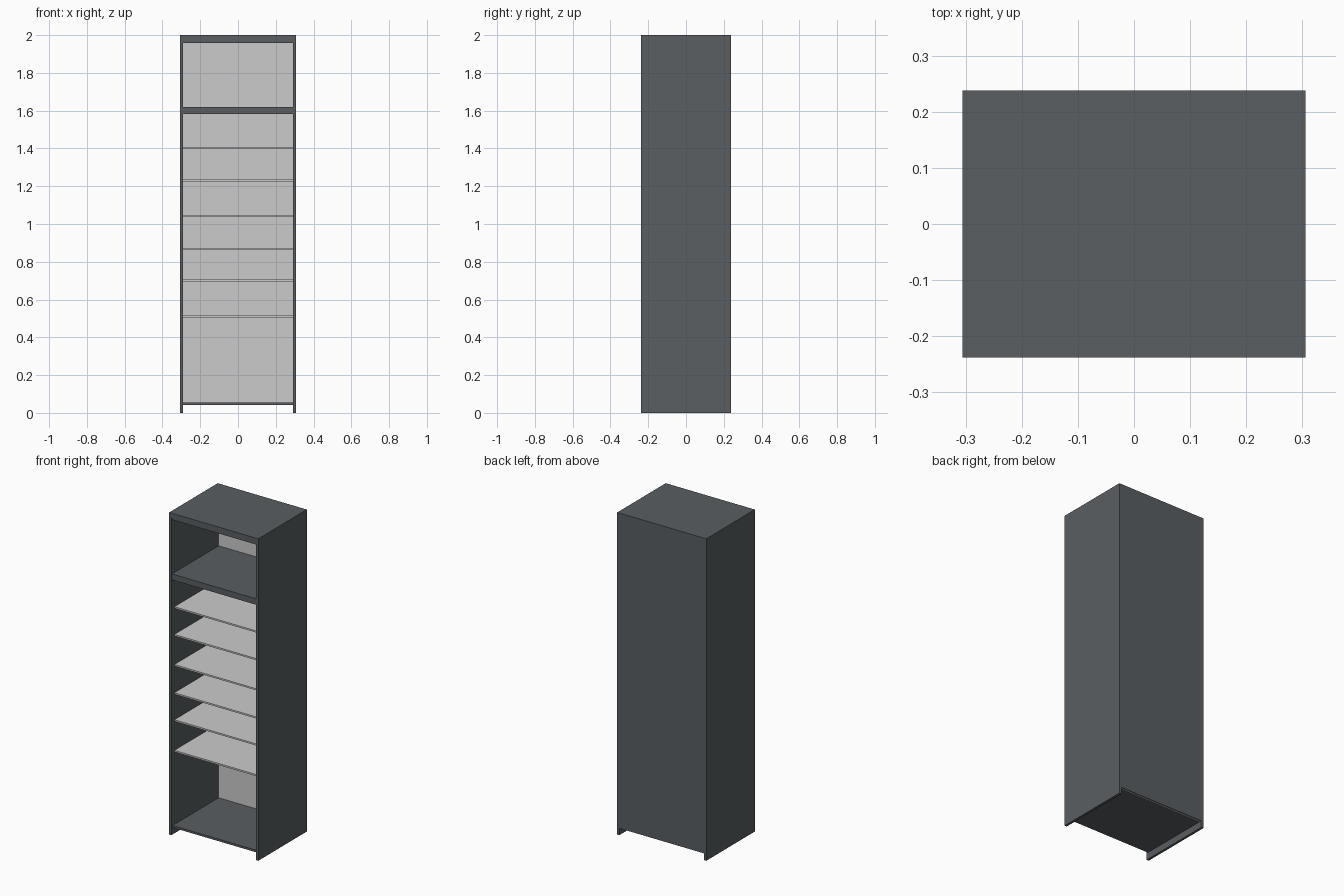
import bpy

if "Cube" in bpy.data.objects:
    bpy.data.objects.remove(bpy.data.objects["Cube"])

W, D, H = 0.306, 0.238, 2.0      # half width, half depth, height
T = 0.015                        # side panel thickness
IN = W - T                       # inner half width

dark = bpy.data.materials.new("dark_board")
dark.diffuse_color = (0.10, 0.112, 0.12, 1)
dark.use_nodes = True
dark.node_tree.nodes["Principled BSDF"].inputs["Base Color"].default_value = dark.diffuse_color


def board(name, x, y, z, mat=None):
    """Box spanning the given (min, max) ranges."""
    bpy.ops.mesh.primitive_cube_add(size=1, location=[(a + b) / 2 for a, b in (x, y, z)])
    ob = bpy.context.object
    ob.name = name
    ob.scale = [b - a for a, b in (x, y, z)]
    bpy.ops.object.transform_apply(location=False, rotation=False, scale=True)
    if mat:
        ob.data.materials.append(mat)
    return ob


BACK = D - 0.012                 # inner face of the back

# Side panels, reaching the floor as feet
board("left_side", (-W, -IN), (-D, D), (0, H), dark)
board("right_side", (IN, W), (-D, D), (0, H), dark)

# Top board and slightly recessed lining under it
board("top_board", (-IN, IN), (-D, D), (1.97, H), dark)
board("top_lining", (-IN, IN), (-D + 0.006, BACK), (1.957, 1.97), dark)

# Thick divider and bottom board
board("divider_shelf", (-IN, IN), (-D + 0.006, BACK), (1.583, 1.62), dark)
board("bottom_board", (-IN, IN), (-D + 0.012, BACK), (0.042, 0.055), dark)

# Back: dark outside, grey lining inside
board("back_panel", (-IN, IN), (D - 0.006, D), (0.042, 1.97), dark)
board("back_lining", (-IN, IN), (BACK, D - 0.006), (0.042, 1.97))

# Thin grey shelves
for i, z in enumerate((0.51, 0.70, 0.868, 1.043, 1.23, 1.402)):
    board(f"shelf_{i + 1}", (-IN, IN), (-D + 0.03, BACK), (z - 0.005, z + 0.005))
